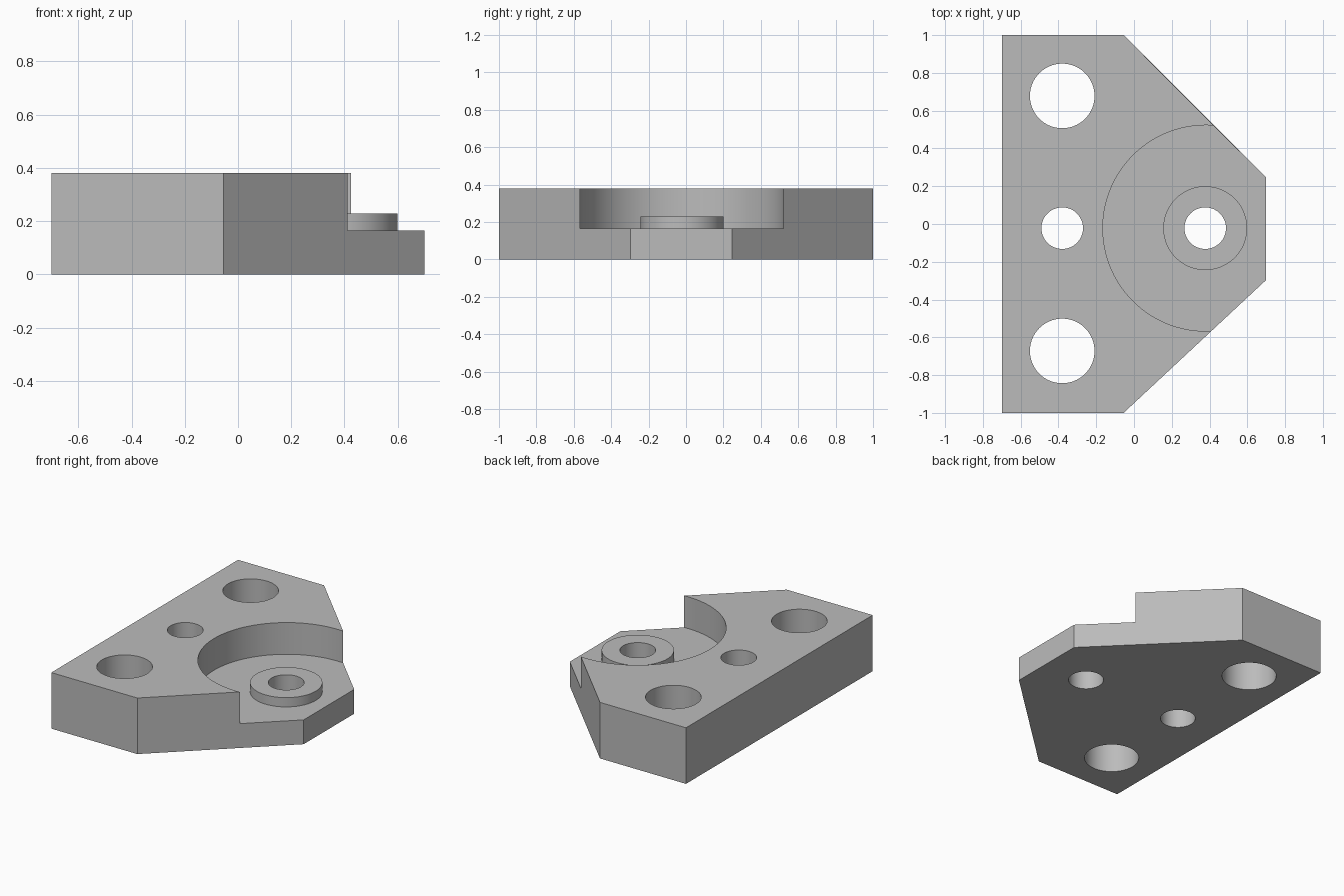
import bpy, bmesh, math

if "Cube" in bpy.data.objects:
    bpy.data.objects.remove(bpy.data.objects["Cube"])

HEIGHT, FLOOR, BOSS_TOP = 0.38, 0.165, 0.228
BOSS = (0.377, -0.022)

grey = bpy.data.materials.new("plain grey")
grey.diffuse_color = (0.5, 0.5, 0.5, 1)
grey.use_nodes = True
grey.node_tree.nodes["Principled BSDF"].inputs["Base Color"].default_value = grey.diffuse_color


def prism(name, points, z0, z1):
    """Extrude a closed outline from z0 to z1."""
    bm = bmesh.new()
    face = bm.faces.new([bm.verts.new((x, y, z0)) for x, y in points])
    top = bmesh.ops.extrude_face_region(bm, geom=[face])["geom"]
    verts = [v for v in top if isinstance(v, bmesh.types.BMVert)]
    bmesh.ops.translate(bm, verts=verts, vec=(0, 0, z1 - z0))
    bmesh.ops.recalc_face_normals(bm, faces=bm.faces)
    mesh = bpy.data.meshes.new(name)
    bm.to_mesh(mesh)
    bm.free()
    mesh.materials.append(grey)
    obj = bpy.data.objects.new(name, mesh)
    bpy.context.collection.objects.link(obj)
    return obj


def cylinder(name, centre, radius, z0, z1, sides=96):
    angles = [2 * math.pi * i / sides for i in range(sides)]
    return prism(name, [(centre[0] + radius * math.cos(a),
                         centre[1] + radius * math.sin(a)) for a in angles], z0, z1)


def combine(target, tool, operation):
    """Apply a boolean and discard the tool object."""
    mod = target.modifiers.new(tool.name, "BOOLEAN")
    mod.operation, mod.object, mod.solver = operation, tool, "EXACT"
    bpy.context.view_layer.objects.active = target
    bpy.ops.object.modifier_apply(modifier=mod.name)
    bpy.data.objects.remove(tool)


# Plate with two tapered corners
plate = prism("mounting_plate", [(-0.7, -1), (-0.055, -1), (0.7, -0.296),
                                 (0.7, 0.245), (-0.055, 1), (-0.7, 1)], 0, HEIGHT)

# Round recess, open through the tapered end
combine(plate, cylinder("recess", (0.38, -0.022), 0.545, FLOOR, 0.6, 160), "DIFFERENCE")

# Raised boss on the recess floor
combine(plate, cylinder("boss", BOSS, 0.222, 0.08, BOSS_TOP), "UNION")

# Through holes: two large bolt holes, a small hole and the boss bore
for centre, radius in [((-0.38, 0.678), 0.171), ((-0.38, -0.672), 0.171),
                       ((-0.38, -0.022), 0.11), (BOSS, 0.11)]:
    combine(plate, cylinder("hole", centre, radius, -0.2, 0.6), "DIFFERENCE")

# Smooth the round walls, keep the edges sharp
bpy.ops.object.select_all(action="DESELECT")
plate.select_set(True)
bpy.context.view_layer.objects.active = plate
bpy.ops.object.shade_smooth_by_angle(angle=math.radians(30))
